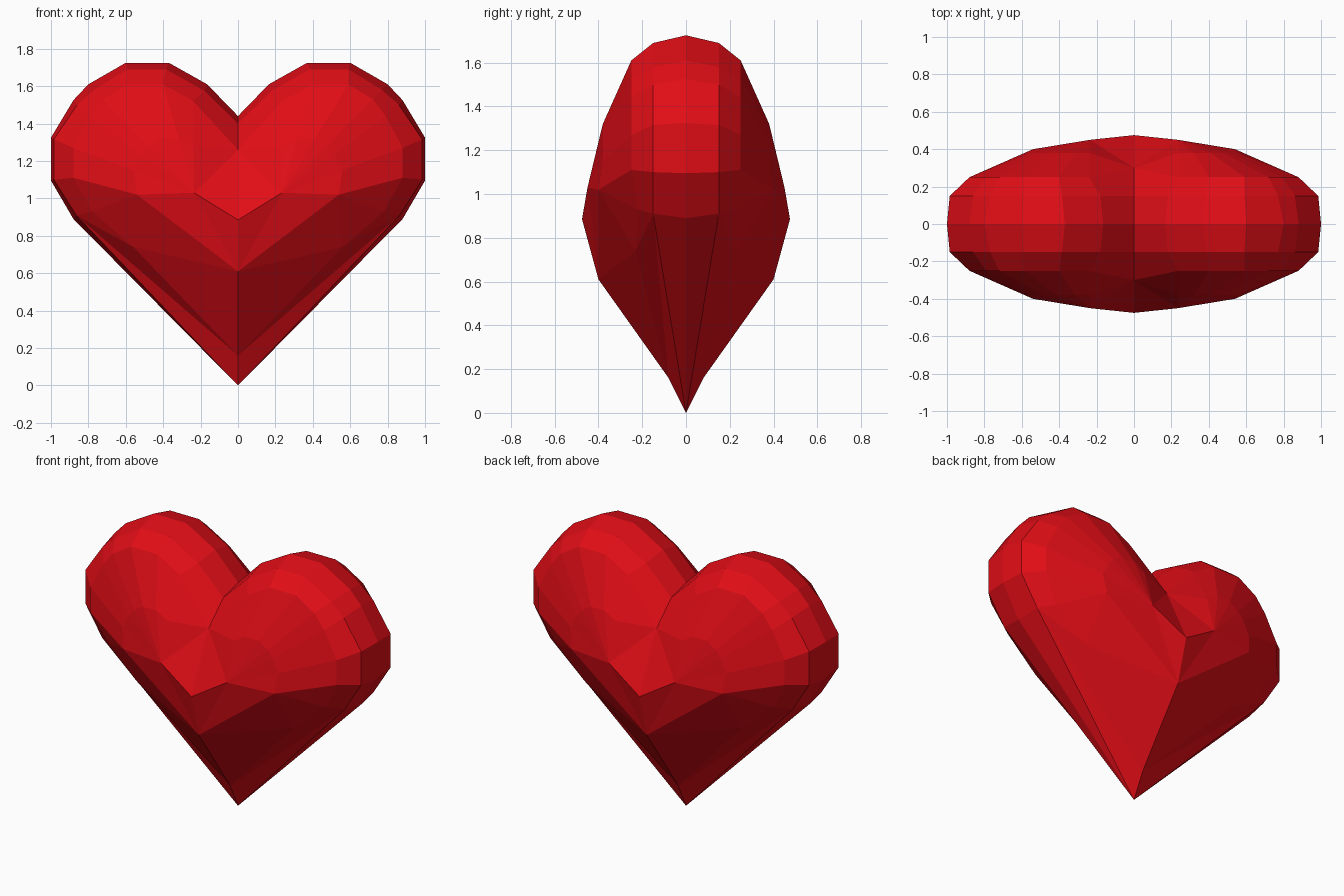
import bpy, bmesh

if "Cube" in bpy.data.objects:
    bpy.data.objects.remove(bpy.data.objects["Cube"])

# Quarter outlines (x, z) from the cleft round the lobe to the lower side
RIM = [(0, 1.44), (.165, 1.61), (.37, 1.725), (.60, 1.725), (.80, 1.61),
       (.88, 1.525), (1, 1.325), (1, 1.095), (.88, .89)]
EDGE = [(0, 1.40), (.18, 1.575), (.385, 1.69), (.59, 1.69), (.77, 1.58),
        (.86, 1.50), (.985, 1.315), (.985, 1.10), (.865, .91)]
SHOULDER = [(0, 1.26), (.24, 1.52), (.40, 1.61), (.59, 1.61), (.72, 1.53),
            (.79, 1.44), (.88, 1.27), (.88, 1.11), (.78, .93)]

bm = bmesh.new()


def ring(points, y):
    return [bm.verts.new((x, y, z)) for x, z in points]


def bridge(a, b):
    for i in range(len(a) - 1):
        bm.faces.new((a[i], a[i + 1], b[i + 1], b[i]))


rim, edge, shoulder = ring(RIM, 0), ring(EDGE, -.15), ring(SHOULDER, -.25)
shoulder[0].co.y = -.30
shoulder[8].co.y = -.22
bridge(rim, edge)
bridge(edge, shoulder)

# Front peak and the belly points below it
peak = bm.verts.new((0, -.475, .885))
hub = bm.verts.new((.235, -.45, 1.03))
hip = bm.verts.new((.56, -.23, .74))
keel = bm.verts.new((0, -.40, .61))
low = bm.verts.new((0, -.08, .16))
tip = bm.verts.new((0, 0, 0))

# Domed lobe: a ring halfway from the shoulder to the hub, pushed outward
dome = []
for v in shoulder[1:7]:
    co = (v.co + hub.co) / 2
    co.y -= .03
    dome.append(bm.verts.new(co))
dome.append(bm.verts.new((.54, -.40, 1.02)))
bridge(shoulder[1:8], dome)
for a, b in zip(dome, dome[1:]):
    bm.faces.new((a, b, hub))

# Panels beside the cleft, the belly and the point
cheek = dome[-1]
for f in [(shoulder[0], shoulder[1], dome[0]), (shoulder[0], dome[0], hub),
          (shoulder[0], hub, peak), (shoulder[7], shoulder[8], cheek),
          (shoulder[8], hip, cheek), (cheek, hip, keel), (cheek, keel, hub),
          (hub, keel, peak), (edge[8], hip, shoulder[8]),
          (edge[8], low, hip), (hip, low, keel),
          (rim[8], tip, edge[8]), (edge[8], tip, low)]:
    bm.faces.new(f)

# Mirror to the right/left and front/back halves
for axis in (0, 1):
    geo = bm.verts[:] + bm.edges[:] + bm.faces[:]
    dup = bmesh.ops.duplicate(bm, geom=geo)["geom"]
    for v in dup:
        if isinstance(v, bmesh.types.BMVert):
            v.co[axis] *= -1
    bmesh.ops.remove_doubles(bm, verts=bm.verts[:], dist=.0005)
bmesh.ops.recalc_face_normals(bm, faces=bm.faces[:])

mesh = bpy.data.meshes.new("heart")
bm.to_mesh(mesh)
bm.free()
heart = bpy.data.objects.new("heart", mesh)
bpy.context.collection.objects.link(heart)

red = bpy.data.materials.new("red")
red.diffuse_color = (.75, .004, .008, 1)
red.use_nodes = True
red.node_tree.nodes["Principled BSDF"].inputs["Base Color"].default_value = red.diffuse_color
mesh.materials.append(red)
